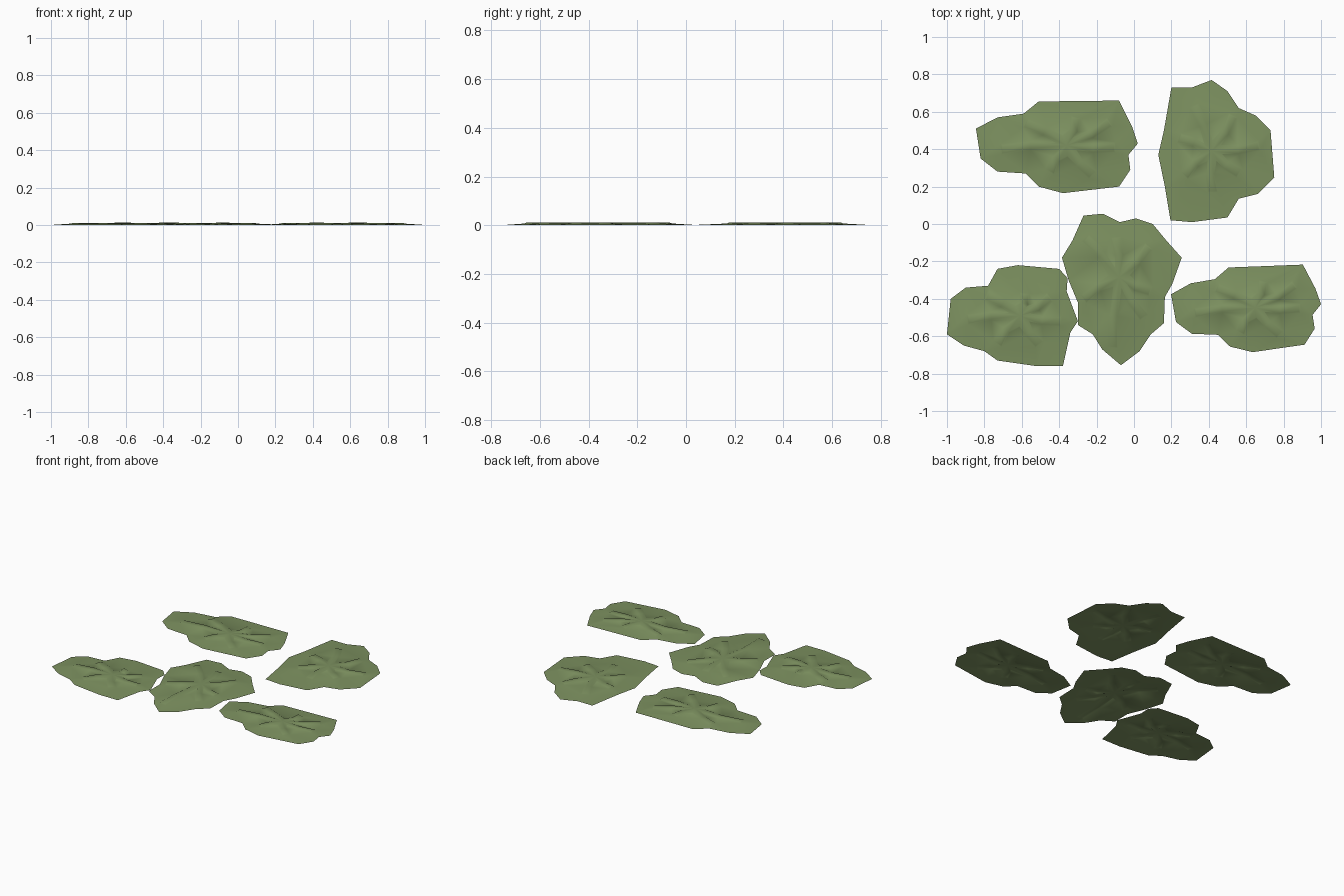
import bpy, bmesh, math
from mathutils import Vector, Matrix

if "Cube" in bpy.data.objects:
    bpy.data.objects.remove(bpy.data.objects["Cube"])

leaf_green = bpy.data.materials.new("leaf_green")
leaf_green.diffuse_color = (0.205, 0.285, 0.117, 1)
leaf_green.use_nodes = True
leaf_green.node_tree.nodes["Principled BSDF"].inputs["Base Color"].default_value = leaf_green.diffuse_color


def star(center, tips, half, notch):
    """Loops of a star of curved arms: one list of six points per arm."""
    c = Vector(center)
    dirs = sorted((Vector(t) - c for t in tips), key=lambda d: math.atan2(d.y, d.x))
    n = len(dirs)
    arms = []
    for i, d in enumerate(dirs):
        prev = (dirs[i - 1].normalized() + d.normalized()).normalized() * notch
        side = Vector((d.y, -d.x)).normalized()
        bend = side * 0.012
        arms.append([c + prev,
                     c + d * 0.55 + bend + side * half * 0.9,
                     c + d + side * half - d.normalized() * (0.027 - half),
                     c + d - side * half - d.normalized() * (0.027 - half),
                     c + d * 0.55 + bend - side * half * 0.9])
    return arms


def leaf_pad(name, outline, center, tips, matrix=None):
    bm = bmesh.new()
    edge = [bm.verts.new((x, y, 0)) for x, y in outline]
    low = [[bm.verts.new((p.x, p.y, 0)) for p in a] for a in star(center, tips, 0.028, 0.062)]
    low_loop = [v for a in low for v in a]
    rim = []
    for loop in (edge, low_loop):
        rim += [bm.edges.new((loop[i - 1], loop[i])) for i in range(len(loop))]
    # blade between the outer edge and the veins
    bmesh.ops.triangle_fill(bm, edges=rim, use_beauty=True, normal=(0, 0, 1))
    for v in low_loop:
        v.co.z = 0.007
    # raised veins: narrow wall plus flat top
    top = [[bm.verts.new((p.x, p.y, 0.011)) for p in a] for a in star(center, tips, 0.020, 0.055)]
    top_loop = [v for a in top for v in a]
    for i in range(len(low_loop)):
        bm.faces.new((low_loop[i - 1], low_loop[i], top_loop[i], top_loop[i - 1]))
    hub = bm.verts.new((*center, 0.012))
    for i, a in enumerate(top):
        nxt = top[(i + 1) % len(top)][0]
        bm.faces.new((a[1], a[2], a[3], a[4]))
        bm.faces.new((hub, a[0], a[1], a[4]))
        bm.faces.new((hub, a[4], nxt))
    if matrix:
        bmesh.ops.transform(bm, matrix=matrix, verts=bm.verts)
    bm.normal_update()
    for f in bm.faces:
        if f.normal.z < 0:
            f.normal_flip()
    me = bpy.data.meshes.new(name)
    bm.to_mesh(me)
    bm.free()
    me.materials.append(leaf_green)
    for p in me.polygons:
        p.use_smooth = True
    bpy.context.collection.objects.link(bpy.data.objects.new(name, me))


# long pad, used at the back left and (slightly smaller, turned) at the right
long_edge = [(-.845, .51), (-.82, .35), (-.73, .28), (-.58, .27), (-.51, .2), (-.38, .165),
             (-.08, .2), (-.02, .29), (-.03, .37), (.02, .43), (-.01, .52), (-.08, .66),
             (-.51, .655), (-.59, .59), (-.73, .57)]
long_tips = [(-.71, .40), (-.58, .54), (-.31, .57), (-.13, .545), (-.10, .41), (-.22, .26), (-.45, .28)]
leaf_pad("back_left_pad", long_edge, (-.36, .42), long_tips)
turn = Matrix(((.925, -.02, 0, .99), (.025, .93, 0, -.829), (0, 0, 1, 0), (0, 0, 0, 1)))
leaf_pad("right_pad", long_edge, (-.36, .42), long_tips, turn)

leaf_pad("back_right_pad",
         [(.2, .73), (.16, .5), (.13, .37), (.165, .2), (.195, .02), (.31, .01), (.5, .035),
          (.56, .135), (.66, .16), (.75, .25), (.73, .5), (.65, .58), (.56, .62), (.5, .71),
          (.415, .77), (.31, .73)],
         (.415, .39),
         [(.32, .635), (.53, .58), (.67, .42), (.565, .27), (.42, .17), (.27, .26), (.24, .46)])

leaf_pad("centre_pad",
         [(-.27, .045), (-.33, -.09), (-.385, -.18), (-.35, -.3), (-.3, -.42), (-.3, -.54),
          (-.22, -.59), (-.17, -.67), (-.07, -.755), (.03, -.68), (.09, -.59), (.16, -.53),
          (.165, -.39), (.205, -.32), (.255, -.18), (.17, -.085), (.1, 0), (.01, .03),
          (-.075, .01), (-.165, .055)],
         (-.08, -.285),
         [(-.26, -.075), (-.095, -.07), (.08, -.12), (.09, -.36), (.055, -.5), (-.115, -.66), (-.27, -.4)])

leaf_pad("front_left_pad",
         [(-1, -.59), (-.91, -.65), (-.8, -.68), (-.73, -.73), (-.52, -.76), (-.38, -.76),
          (-.34, -.58), (-.3, -.52), (-.36, -.36), (-.355, -.29), (-.4, -.24), (-.62, -.22),
          (-.73, -.24), (-.78, -.33), (-.9, -.34), (-.98, -.4)],
         (-.61, -.49),
         [(-.89, -.51), (-.785, -.385), (-.585, -.37), (-.45, -.39), (-.39, -.52), (-.505, -.645), (-.73, -.64)])
